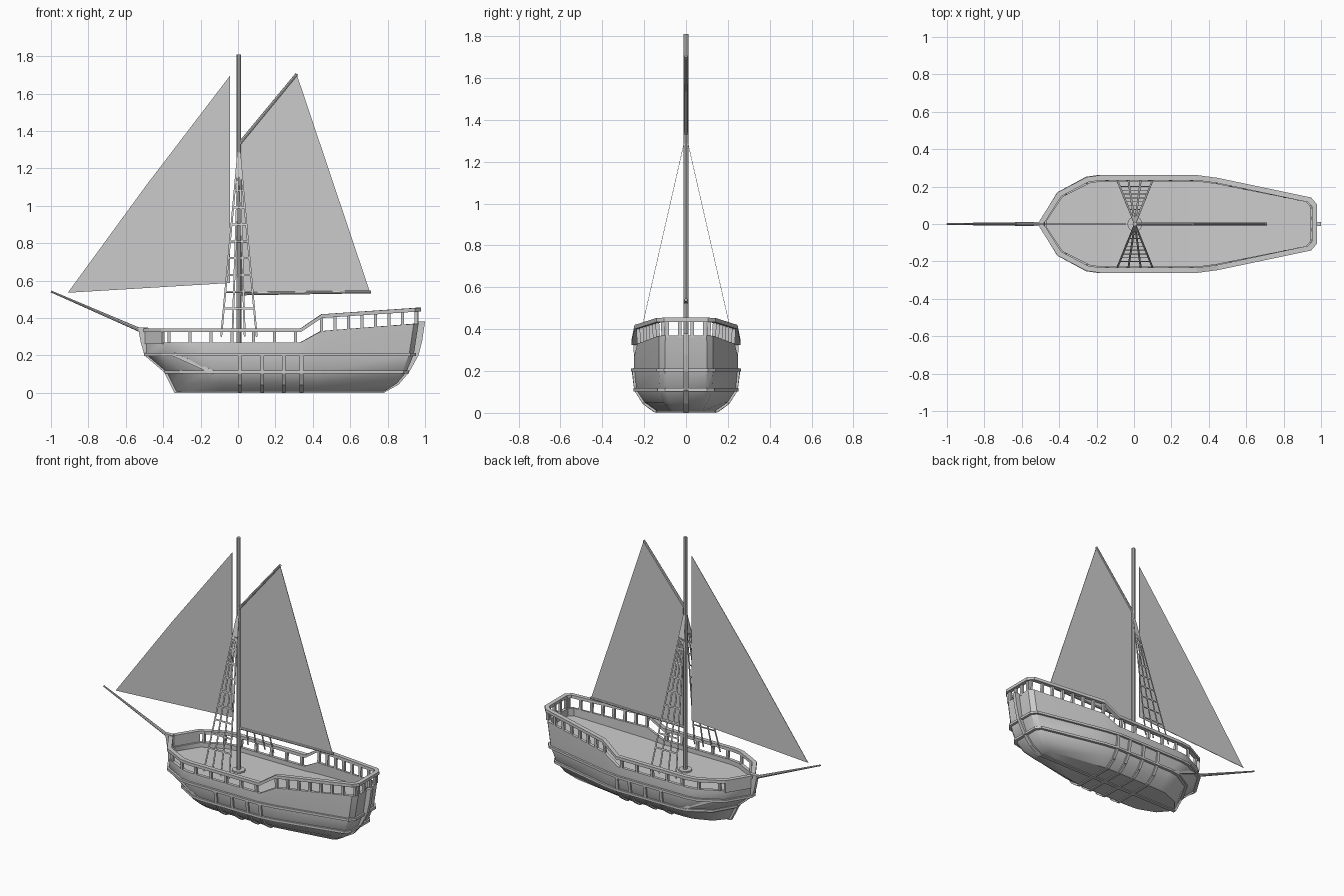
import bpy, bmesh, math
from mathutils import Vector as V

if "Cube" in bpy.data.objects:
    bpy.data.objects.remove(bpy.data.objects["Cube"], do_unlink=True)

grey = bpy.data.materials.new("plain grey")
grey.use_nodes = True
grey.diffuse_color = (0.6, 0.6, 0.6, 1)
grey.node_tree.nodes["Principled BSDF"].inputs["Base Color"].default_value = (0.6, 0.6, 0.6, 1)


def make(name, verts, faces, smooth=False):
    mesh = bpy.data.meshes.new(name)
    mesh.from_pydata([tuple(v) for v in verts], [], faces)
    bm = bmesh.new()
    bm.from_mesh(mesh)
    bmesh.ops.recalc_face_normals(bm, faces=bm.faces)
    bm.to_mesh(mesh)
    bm.free()
    mesh.materials.append(grey)
    ob = bpy.data.objects.new(name, mesh)
    bpy.context.collection.objects.link(ob)
    if smooth:
        bpy.ops.object.select_all(action='DESELECT')
        ob.select_set(True)
        bpy.context.view_layer.objects.active = ob
        bpy.ops.object.shade_smooth_by_angle(angle=math.radians(35))
    return ob


def beams(name, segments, w, h, up=None):
    """Join straight rectangular bars, each from p to q, in one object."""
    verts, faces = [], []
    for p, q, *own_up in segments:
        p, q = V(p), V(q)
        d = (q - p).normalized()
        side = d.cross(V(own_up[0] if own_up else up)).normalized()
        top = side.cross(d)
        b = len(verts)
        for c in (p, q):
            verts += [c + side * w / 2 * i + top * h / 2 * j
                      for i, j in ((-1, -1), (1, -1), (1, 1), (-1, 1))]
        faces += [[b + k for k in (0, 1, 2, 3)], [b + k for k in (7, 6, 5, 4)]]
        faces += [[b + k, b + (k + 1) % 4, b + 4 + (k + 1) % 4, b + 4 + k] for k in range(4)]
    return make(name, verts, faces)


def spar(name, p, q, r1, r2, sides=8):
    p, q = V(p), V(q)
    d = (q - p).normalized()
    a = d.cross(V((0, 1, 0))).normalized()
    b = d.cross(a)
    verts = []
    for c, r in ((p, r1), (q, r2)):
        for k in range(sides):
            t = math.tau * k / sides
            verts.append(c + (a * math.cos(t) + b * math.sin(t)) * r)
    faces = [[k, (k + 1) % sides, sides + (k + 1) % sides, sides + k] for k in range(sides)]
    faces += [list(range(sides)), list(range(sides, 2 * sides))]
    return make(name, verts, faces, True)


def band(name, loop, w, h):
    """Rectangular moulding swept around a closed loop."""
    n, verts, faces = len(loop), [], []
    for i, p in enumerate(loop):
        e1, e2 = p - loop[i - 1], loop[(i + 1) % n] - p
        n1 = V((e1.y, -e1.x, 0)).normalized()
        n2 = V((e2.y, -e2.x, 0)).normalized()
        m = (n1 + n2) / max(0.6, 1 + n1.dot(n2))
        verts += [p + m * w / 2 * a + V((0, 0, h / 2 * b))
                  for a, b in ((-1, -1), (1, -1), (1, 1), (-1, 1))]
    for i in range(n):
        j = (i + 1) % n
        faces += [[4 * i + k, 4 * i + (k + 1) % 4, 4 * j + (k + 1) % 4, 4 * j + k] for k in range(4)]
    return make(name, verts, faces)


def slab(name, outline, thick):
    n = len(outline)
    verts = [(x, s * thick / 2, z) for s in (-1, 1) for x, z in outline]
    faces = [list(range(n)), list(range(n, 2 * n))]
    faces += [[k, (k + 1) % n, n + (k + 1) % n, n + k] for k in range(n)]
    return make(name, verts, faces)


def interp(table, x):
    for (x0, y0), (x1, y1) in zip(table, table[1:]):
        if x <= x1:
            return y0 + (y1 - y0) * (x - x0) / (x1 - x0)
    return table[-1][1]


# Hull lines: half widths along the length, sheer heights and levels
BOW, LENGTH = -0.49, 1.445
PLAN = [(BOW, .015), (-.40, .16), (-.25, .24), (-.18, .25), (.33, .25),
        (.44, .235), (.93, .13), (.955, .10)]
BULWARK = [(BOW, .27), (.33, .27), (.44, .33), (.955, .37)]
RAIL = [(BOW, .335), (.33, .335), (.44, .41), (.955, .445)]
DECK = [(BOW, .24), (.33, .24), (.955, .32)]
LEVELS = [(.006, -.33, .78, .56), (.05, -.35, .85, .8), (.11, -.38, .90, .95), (.205, -.49, .94, 1.0)]
TOP = (-.49, .965, .99)


def level(z):
    return [interp([(l[0], l[k]) for l in LEVELS], z) for k in (1, 2, 3)]


def at(t, z, form=None):
    """Hull surface point for lengthwise position t on the +y side."""
    xb, xs, wf = form or level(z)
    return V((xb + (t - BOW) / LENGTH * (xs - xb), interp(PLAN, t) * wf, z))


def mirror(p):
    return V((p.x, -p.y, p.z))


def loop(half):
    return [mirror(p) for p in half] + half[::-1]


STATIONS = [t for t, w in PLAN]
top_half = [at(t, interp(BULWARK, t), TOP) for t in STATIONS]


def inset(p, z):
    return V((.23 + (p.x - .23) * .97, p.y * .92, z))


# Hull with bulwark and deck
rings = [loop([at(t, l[0]) for t in STATIONS]) for l in LEVELS]
rings.append(loop(top_half))
rings.append(loop([inset(p, p.z) for p in top_half]))
rings.append(loop([inset(p, interp(DECK, t)) for p, t in zip(top_half, STATIONS)]))
n = len(rings[0])
faces = []
for r in range(len(rings) - 1):
    faces += [[r * n + k, r * n + (k + 1) % n, (r + 1) * n + (k + 1) % n, (r + 1) * n + k]
              for k in range(n)]
for base in (0, (len(rings) - 1) * n):
    faces += [[base + k, base + k + 1, base + n - 2 - k, base + n - 1 - k] for k in range(n // 2 - 1)]
make("hull", [p for ring in rings for p in ring], faces, True)

# Wales and top rail
for name, z in (("lower_wale", .11), ("upper_wale", .205)):
    band(name, loop([at(t, z) for t in STATIONS]), .026, .016)
band("top_rail", loop([at(t, interp(RAIL, t), TOP) for t in STATIONS]), .028, .02)

# Rail posts, along both sides and across the stern
spots = [-.37 + .112 * k for k in range(7)] + [.44 + .0715 * k for k in range(8)]
posts = []
for t in spots:
    p, q = (at(t, interp(c, t), TOP) for c in (BULWARK, RAIL))
    p.y -= .008
    q.y -= .004
    posts += [(p, q), (mirror(p), mirror(q))]
posts += [((.957, y, .36), (.957, y, .445)) for y in (-.09, -.03, .03, .09)]
beams("rail_posts", posts, .018, .016, (1, 0, 0))

# Solid bow screen under the rail
a, b = at(BOW, .3, TOP), at(-.40, .3, TOP)
beams("bow_screen", [(a, b), (mirror(a), mirror(b))], .018, .08, (0, 0, 1))

# Ribs wrapping the lower hull, and a slanted one near the bow
ribs = []
for x in (.01, .13, .245, .34):
    path = []
    for z in (.205, .11, .05, .01):
        xb, xs, wf = level(z)
        path.append(at(BOW + (x - xb) / (xs - xb) * LENGTH, z))
    for p, q in zip(path, path[1:]):
        ribs += [(p, q, (1, 0, 0)), (mirror(p), mirror(q), (1, 0, 0))]
    ribs.append((path[-1], mirror(path[-1]), (1, 0, 0)))
p, q = at(-.34, .205), at(-.21, .11)
ribs += [(p, q, (0, 0, 1)), (mirror(p), mirror(q), (0, 0, 1))]
beams("hull_ribs", ribs, .02, .02)

# Keel with stem and sternpost
slab("keel", [(-.535, .35), (-.52, .27), (-.50, .20), (-.395, .11), (-.34, 0), (.78, 0),
              (.86, .045), (.915, .11), (.965, .2), (.985, .28), (1.0, .38), (.96, .38),
              (.93, .2), (.87, .11), (.76, .02), (-.31, .02), (-.36, .11), (-.47, .2),
              (-.48, .35)], .024)

# Mast and spars
spar("mast", (0.005, 0, .2), (0.005, 0, 1.81), .013, .012)
spar("mast_collar", (0.005, 0, .235), (0.005, 0, .25), .042, .042)
spar("bowsprit", (-.50, 0, .325), (-1.0, 0, .542), .011, .005)
spar("gaff", (.01, 0, 1.335), (.315, 0, 1.705), .009, .008)
spar("boom", (.01, 0, .53), (.71, 0, .54), .009, .008)

# Sails
slab("main_sail", [(.02, 1.335), (.315, 1.70), (.705, .54), (.02, .53)], .003)
slab("head_sail", [(-.043, 1.695), (-.49, 1.11), (-.91, .535), (-.043, .587)], .003)

# Flat rope ladders from the rail to the mast
for name, s in (("left_shrouds", 1), ("right_shrouds", -1)):
    head = V((.005, 0, 1.33))
    feet = [V((x, s * .235, .30)) for x in (-.09, -.03, .036, .10)]
    ropes = [(f, head) for f in feet]
    for k in range(10):
        f = (.15 + .09 * k - .0) / 1.03
        ropes.append((feet[0].lerp(head, f), feet[-1].lerp(head, f)))
    normal = (feet[-1] - feet[0]).cross(head - feet[0])
    beams(name, ropes, .010, .002, normal)
